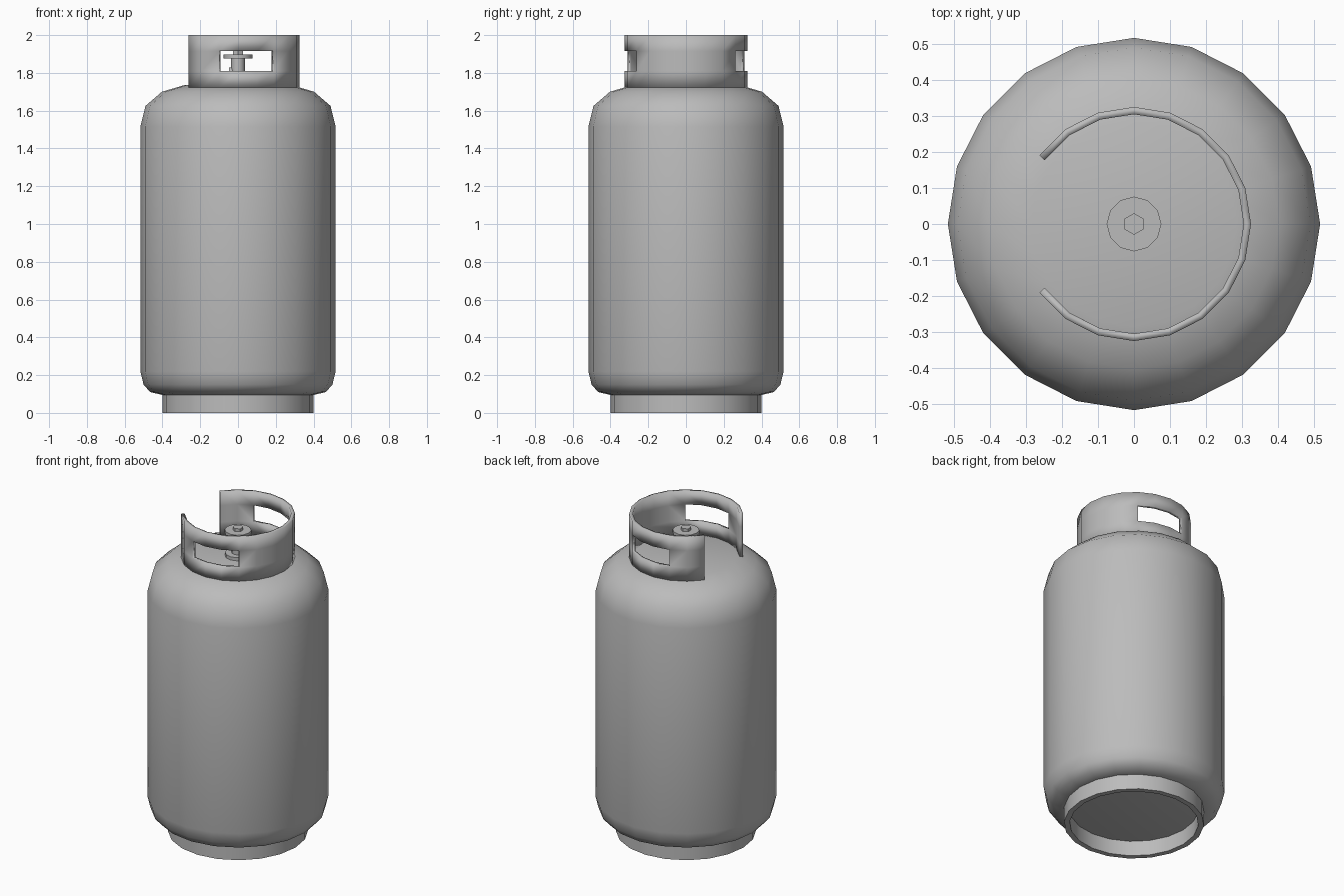
import bpy
import bmesh
from math import cos, sin, pi, radians

SIDES = 20

cube = bpy.data.objects.get("Cube")
if cube:
    bpy.data.objects.remove(cube, do_unlink=True)

grey = bpy.data.materials.new("painted_grey_steel")
grey.use_nodes = True
colour = (0.5, 0.5, 0.5, 1)
grey.diffuse_color = colour
grey.node_tree.nodes["Principled BSDF"].inputs["Base Color"].default_value = colour


def finish(name, bm, angle):
    """Turn a bmesh into a smooth-shaded object with edges sharper than angle kept."""
    bmesh.ops.recalc_face_normals(bm, faces=bm.faces)
    mesh = bpy.data.meshes.new(name)
    bm.to_mesh(mesh)
    bm.free()
    mesh.materials.append(grey)
    obj = bpy.data.objects.new(name, mesh)
    bpy.context.collection.objects.link(obj)
    bpy.ops.object.select_all(action='DESELECT')
    obj.select_set(True)
    bpy.context.view_layer.objects.active = obj
    bpy.ops.object.shade_smooth_by_angle(angle=radians(angle))
    return obj


def lathe(name, profile, sides=SIDES, angle=40, closed=False, turn=0.0):
    """Revolve (radius, height) points about z; open profiles get flat caps."""
    bm = bmesh.new()
    rings = [[bm.verts.new((r * cos(turn + 2 * pi * i / sides),
                            r * sin(turn + 2 * pi * i / sides), z))
              for i in range(sides)] for r, z in profile]
    pairs = list(zip(rings, rings[1:]))
    if closed:
        pairs.append((rings[-1], rings[0]))
    else:
        bm.faces.new(rings[0])
        bm.faces.new(rings[-1])
    for low, high in pairs:
        for i in range(sides):
            j = (i + 1) % sides
            bm.faces.new((low[i], low[j], high[j], high[i]))
    return finish(name, bm, angle)


# Tank with rounded shoulders
lathe("tank_body", [(0.40, 0.095), (0.465, 0.11), (0.50, 0.15), (0.517, 0.22),
                    (0.517, 1.515), (0.49, 1.625), (0.403, 1.70), (0.285, 1.735)],
      angle=60)

# Open foot ring
lathe("foot_ring", [(0.40, 0), (0.40, 0.11), (0.368, 0.11), (0.368, 0)], closed=True)

# Guard collar, open on one side, with a hand slot at front and back
bm = bmesh.new()
levels = (1.723, 1.81, 1.915, 2.0)
step = 2 * pi / SIDES
grid = {(i, k): bm.verts.new((0.325 * cos(i * step), 0.325 * sin(i * step), z))
        for i in range(-8, 9) for k, z in enumerate(levels)}
for i in range(-8, 8):
    for k in range(3):
        in_slot = k == 1 and (3 <= i < 6 or -6 <= i < -3)
        if not in_slot:
            bm.faces.new((grid[i, k], grid[i + 1, k], grid[i + 1, k + 1], grid[i, k + 1]))
collar = finish("guard_collar", bm, 40)
wall = collar.modifiers.new("wall_thickness", 'SOLIDIFY')
wall.thickness = 0.02
wall.offset = -1
wall.use_even_offset = True

# Valve: flange, stem, hand wheel, nut and side outlet
lathe("valve_flange", [(0.075, 1.73), (0.075, 1.755)], sides=12)
lathe("valve_stem", [(0.037, 1.75), (0.037, 1.88)], sides=12)
lathe("hand_wheel", [(0.076, 1.877), (0.076, 1.897)], sides=12)
lathe("wheel_nut", [(0.03, 1.89), (0.03, 1.915)], sides=6, turn=pi / 2)
outlet = lathe("valve_outlet", [(0.022, 0), (0.022, 0.048)], sides=12)
outlet.location = (0, 0, 1.807)
outlet.rotation_euler = (0, -pi / 2, 0)
